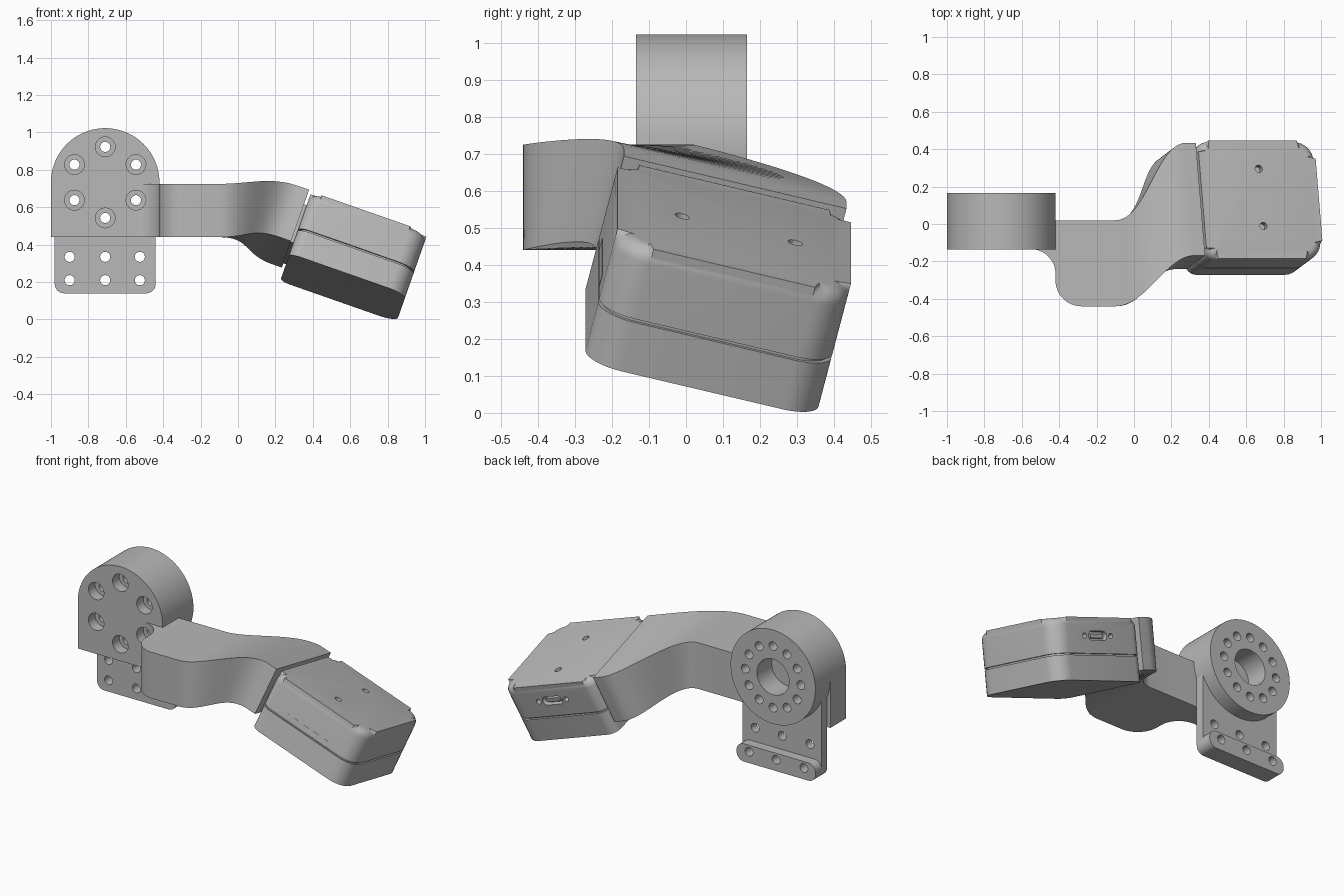
import bpy, bmesh
from math import sin, cos, pi, radians
from mathutils import Matrix, Vector

old = bpy.data.objects.get("Cube")
if old:
    bpy.data.objects.remove(old, do_unlink=True)

GREY = (0.48, 0.48, 0.48, 1)
grey = bpy.data.materials.new("plain grey")
grey.use_nodes = True
grey.diffuse_color = GREY
grey.node_tree.nodes["Principled BSDF"].inputs["Base Color"].default_value = GREY

# Frames: upright parts are drawn in x-z and extruded in y; the case is tilted
UPRIGHT = Matrix(((1, 0, 0, 0), (0, 0, 1, 0), (0, 1, 0, 0), (0, 0, 0, 1)))
TILT = (Matrix.Translation((0.62, 0.087, 0.335))
        @ Matrix.Rotation(radians(19.3), 4, 'Y') @ Matrix.Rotation(radians(-14), 4, 'X'))
SIDE = TILT @ UPRIGHT


def finish(name, bm):
    bmesh.ops.recalc_face_normals(bm, faces=bm.faces)
    mesh = bpy.data.meshes.new(name)
    bm.to_mesh(mesh)
    bm.free()
    mesh.materials.append(grey)
    ob = bpy.data.objects.new(name, mesh)
    bpy.context.collection.objects.link(ob)
    return ob


def activate(ob):
    bpy.ops.object.select_all(action='DESELECT')
    ob.select_set(True)
    bpy.context.view_layer.objects.active = ob


def smooth(ob):
    activate(ob)
    bpy.ops.object.shade_smooth_by_angle(angle=radians(30))


def add_prism(bm, outline, low, high):
    bottom = [bm.verts.new((a, b, low)) for a, b in outline]
    top = [bm.verts.new((a, b, high)) for a, b in outline]
    bm.faces.new(bottom)
    bm.faces.new(top)
    n = len(outline)
    for i in range(n):
        j = (i + 1) % n
        bm.faces.new((bottom[i], bottom[j], top[j], top[i]))
    return top


def prism(name, outline, low, high, frame, round_top=0):
    bm = bmesh.new()
    top = set(add_prism(bm, outline, low, high))
    if round_top:
        rim = [e for e in bm.edges if set(e.verts) <= top]
        bmesh.ops.bevel(bm, geom=rim, offset=round_top, segments=6, profile=0.5, affect='EDGES')
    bm.transform(frame)
    return finish(name, bm)


def arc(cx, cy, r, start, end, steps):
    angles = [radians(start + (end - start) * i / steps) for i in range(steps + 1)]
    return [(cx + r * cos(t), cy + r * sin(t)) for t in angles]


def circle(cx, cy, r, steps=24):
    return arc(cx, cy, r, 0, 360, steps)[:-1]


def rounded(x0, x1, y0, y1, left, right):
    return (arc(x1 - right, y0 + right, right, -90, 0, 8) + arc(x1 - right, y1 - right, right, 0, 90, 8)
            + arc(x0 + left, y1 - left, left, 90, 180, 8) + arc(x0 + left, y0 + left, left, 180, 270, 8))


def drill(targets, outlines, low, high, frame):
    bm = bmesh.new()
    for outline in outlines:
        add_prism(bm, outline, low, high)
    bm.transform(frame)
    cutter = finish("hole_cutter", bm)
    cutter.hide_render = True
    for ob in targets:
        mod = ob.modifiers.new("holes", 'BOOLEAN')
        mod.operation = 'DIFFERENCE'
        mod.solver = 'EXACT'
        mod.object = cutter
        activate(ob)
        bpy.ops.object.modifier_apply(modifier=mod.name)
    bpy.data.objects.remove(cutter, do_unlink=True)


# Motor mount: arched front housing and round rear flange
CX, CZ, R = -0.71, 0.733, 0.29
FLOOR, ROOF = 0.44, 0.725
arch = arc(CX, CZ, R, 0, 180, 48) + [(CX - R, FLOOR), (CX + R, FLOOR)]
housing = prism("mount_housing", arch, -0.135, 0.02, UPRIGHT)
flange = prism("mount_flange", circle(CX, CZ, R, 96), 0.02, 0.165, UPRIGHT)

# Bracket plate with a thicker foot rail
plate_outline = (arc(-0.93, 0.19, 0.05, 180, 270, 8) + arc(-0.49, 0.19, 0.05, 270, 360, 8)
                 + [(-0.44, 0.66), (-0.98, 0.66)])
plate = prism("bracket_plate", plate_outline, 0.022, 0.075, UPRIGHT)
rail = prism("bracket_foot_rail", rounded(-0.98, -0.44, 0.14, 0.25, 0.05, 0.05), 0.07, 0.135, UPRIGHT)

# Arm: straight block with a flared root, then a sweep that twists into the case
root = arc(-0.55, -0.265, 0.13, 90, 0, 12) + arc(-0.28, -0.3, 0.14, 180, 270, 12)
sections = []
for x, y in root:
    back_y = 0.02 if x > -0.421 else 0.012
    sections.append([Vector(p) for p in ((x, y, FLOOR), (x, y, ROOF), (x, back_y, ROOF), (x, back_y, FLOOR))])
start = [Vector(p) for p in ((-0.1, -0.44, FLOOR), (-0.1, -0.44, ROOF),
                             (-0.1, 0.02, ROOF), (-0.1, 0.02, FLOOR))]
corners = [(-0.31, -0.11), (-0.31, 0.19), (0.31, 0.19), (0.31, -0.11)]
along = TILT.to_3x3() @ Vector((1, 0, 0))
STEPS = 24
for i in range(STEPS + 1):
    t = i / STEPS
    section = []
    for p, (v, w) in zip(start, corners):
        q = TILT @ Vector((-0.4, v, w))
        section.append(p * (2 * t**3 - 3 * t**2 + 1) + q * (3 * t**2 - 2 * t**3)
                       + Vector((0.5, 0, 0)) * (t**3 - 2 * t**2 + t) + along * 0.5 * (t**3 - t**2))
    sections.append(section)
sections.append([TILT @ Vector((-0.345, v, w)) for v, w in corners])

bm = bmesh.new()
rings = [[bm.verts.new(p) for p in s] for s in sections]
for a, b in zip(rings, rings[1:]):
    for i in range(4):
        j = (i + 1) % 4
        bm.faces.new((a[i], a[j], b[j], b[i]))
bm.faces.new(rings[0])
bm.faces.new(rings[-1])
bmesh.ops.remove_doubles(bm, verts=bm.verts, dist=0.0005)
arm = finish("arm", bm)

# Bolt circle, counterbores, centre bore and bracket holes
bolts = [(CX + 0.19 * cos(k * pi / 6), CZ + 0.19 * sin(k * pi / 6)) for k in range(12)]
drill([housing, flange, plate, arm], [circle(x, z, 0.027) for x, z in bolts[1::2]], -0.5, 0.3, UPRIGHT)
drill([housing, arm], [circle(x, z, 0.053) for x, z in bolts[1::2]], -0.5, -0.07, UPRIGHT)
drill([flange, plate], [circle(x, z, 0.027) for x, z in bolts[::2]], 0.021, 0.3, UPRIGHT)
drill([flange, plate], [circle(CX, CZ, 0.11, 48)], 0.021, 0.3, UPRIGHT)
feet = [circle(x, z, 0.027) for x in (-0.9, CX, -0.525) for z in (0.21, 0.335)]
drill([plate, rail], feet, -0.1, 0.3, UPRIGHT)

# Tilted electronics case: lower tray, upper shell and recessed seam
L, W, H = 0.33, 0.325, 0.18
case_outline = rounded(-L, L, -W, W, 0.06, 0.1)
tray = prism("case_lower_tray", case_outline, -H, -0.036, TILT)
shell = prism("case_upper_shell", case_outline, -0.026, H, TILT, 0.045)
seam = prism("case_seam", rounded(0.012 - L, L - 0.012, 0.012 - W, W - 0.012, 0.05, 0.09), -0.05, -0.01, TILT)
joint = prism("arm_joint", rounded(-0.35, -0.3, -0.25, 0.25, 0.01, 0.01), -0.1, 0.12, TILT)

# Top screw holes and rear connector recess
drill([shell], [circle(0.003, v, 0.02) for v in (-0.145, 0.17)], 0.14, 0.3, TILT)
PORT = 0.075
drill([shell], [rounded(-0.07, 0.07, PORT - 0.027, PORT + 0.027, 0.026, 0.026),
                circle(-0.1, PORT, 0.015), circle(0.1, PORT, 0.015)], W - 0.03, W + 0.1, SIDE)
plug = prism("connector_tongue", rounded(-0.05, 0.05, PORT - 0.012, PORT + 0.012, 0.01, 0.01),
             W - 0.04, W - 0.008, SIDE)

# Thin label plate on the front of the case
label = prism("front_plate", rounded(-0.16, 0.14, -0.026, 0.01, 0.002, 0.002), -W - 0.001, -W + 0.004, SIDE)

for ob in (housing, flange, plate, rail, arm, tray, shell, seam, joint, plug, label):
    smooth(ob)
